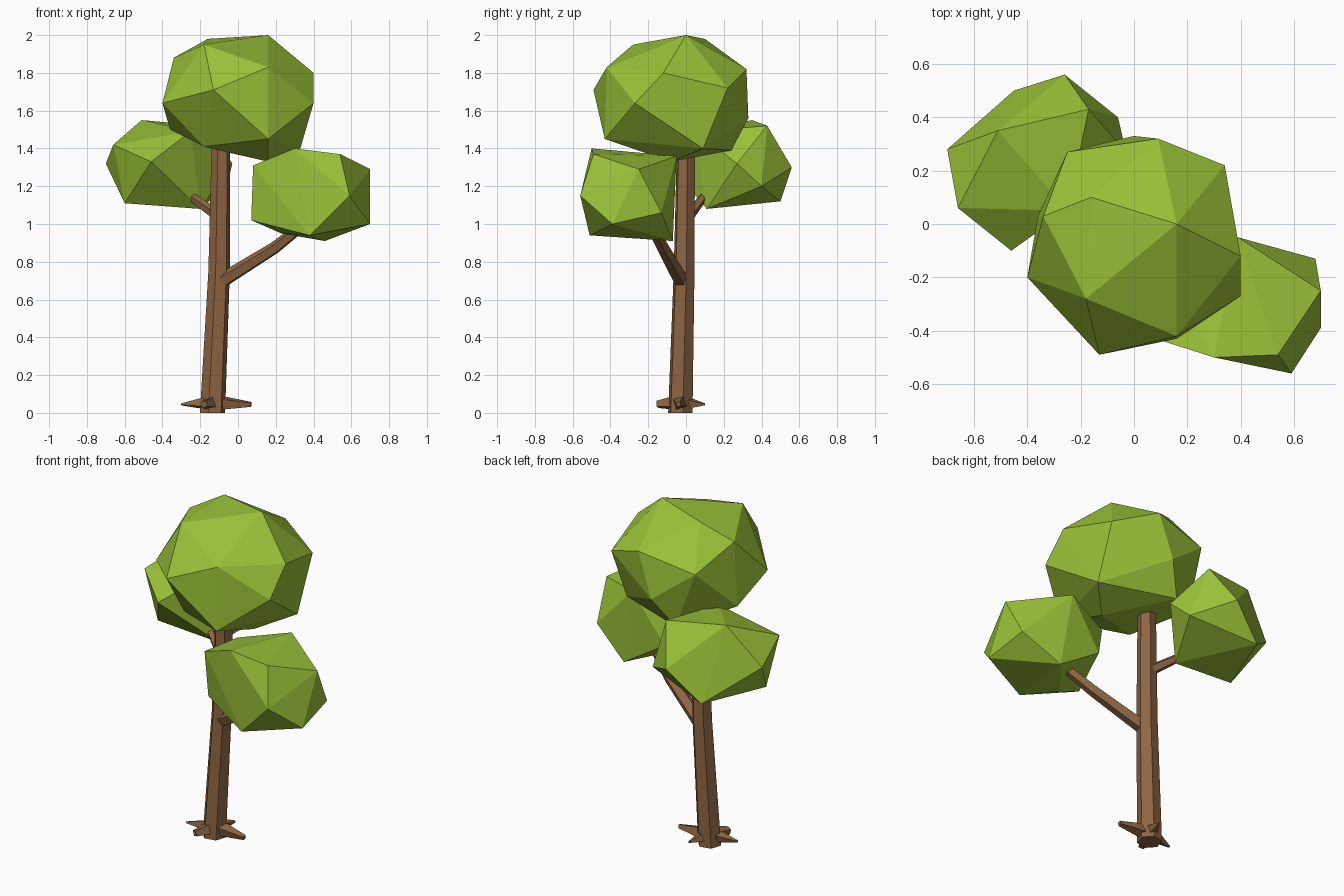
import bpy, bmesh, math
from mathutils import Vector

if "Cube" in bpy.data.objects:
    bpy.data.objects.remove(bpy.data.objects["Cube"])


def material(name, rgb):
    m = bpy.data.materials.new(name)
    m.diffuse_color = (*rgb, 1)
    m.use_nodes = True
    m.node_tree.nodes["Principled BSDF"].inputs["Base Color"].default_value = m.diffuse_color
    return m


BARK = material("bark", (0.27, 0.13, 0.055))
LEAF = material("leaves", (0.33, 0.54, 0.04))


def finish(name, bm, mat):
    bmesh.ops.recalc_face_normals(bm, faces=bm.faces)
    me = bpy.data.meshes.new(name)
    bm.to_mesh(me)
    bm.free()
    me.materials.append(mat)
    ob = bpy.data.objects.new(name, me)
    bpy.context.collection.objects.link(ob)


def limb(name, path, sides, phase=0.0, level=False):
    """Tapered faceted tube through (x, y, z, radius) stations."""
    bm = bmesh.new()
    pts = [Vector(p[:3]) for p in path]
    rings = []
    for i, p in enumerate(pts):
        d = (pts[min(i + 1, len(pts) - 1)] - pts[max(i - 1, 0)]).normalized()
        if level:
            u, v = Vector((1, 0, 0)), Vector((0, 1, 0))
        else:
            u = d.cross(Vector((0, 0, 1))).normalized()
            v = u.cross(d)
        ring = []
        for k in range(sides):
            a = phase + math.tau * k / sides
            ring.append(bm.verts.new(p + path[i][3] * (math.cos(a) * u + math.sin(a) * v)))
        rings.append(ring)
    for a, b in zip(rings, rings[1:]):
        for k in range(sides):
            n = (k + 1) % sides
            bm.faces.new((a[k], a[n], b[n], b[k]))
    bm.faces.new(rings[0])
    bm.faces.new(rings[-1])
    finish(name, bm, BARK)


def foliage(name, corners):
    """Irregular faceted clump: the convex hull of a few corners."""
    bm = bmesh.new()
    for c in corners:
        bm.verts.new(c)
    res = bmesh.ops.convex_hull(bm, input=bm.verts)
    junk = {g for g in res["geom_interior"] + res["geom_unused"]
            if isinstance(g, bmesh.types.BMVert)}
    bmesh.ops.delete(bm, geom=list(junk), context='VERTS')
    finish(name, bm, LEAF)


# Trunk and branches
limb("trunk", [(-0.135, -0.03, 0, 0.068), (-0.10, -0.01, 0.75, 0.058),
               (-0.09, 0.0, 1.45, 0.05)], 6, 0.2, level=True)
limb("right_branch", [(-0.10, -0.02, 0.69, 0.042), (0.19, -0.12, 0.87, 0.034),
                      (0.33, -0.18, 0.98, 0.028)], 5, 0.3)
limb("left_branch", [(-0.10, 0.01, 1.04, 0.032), (-0.24, 0.09, 1.14, 0.024)], 5, 0.3)

# Roots spreading from the trunk foot
for i, (x, y, r) in enumerate([(-0.30, -0.06, 0.006), (0.07, -0.04, 0.015),
                               (-0.18, -0.15, 0.022), (-0.09, 0.10, 0.006)]):
    limb(f"root_{i + 1}", [(-0.13, -0.03, 0.055, 0.048), (x, y, 0.045, r)], 4, 0.5)

# Foliage clumps
foliage("top_foliage", [
    (0.16, 0, 2.0), (-0.16, 0.10, 1.98), (-0.18, -0.28, 1.95), (0.16, -0.42, 1.83),
    (-0.13, -0.49, 1.71), (0.40, -0.12, 1.80), (0.40, -0.27, 1.64), (-0.40, -0.20, 1.64),
    (-0.34, 0.03, 1.88), (0.16, -0.43, 1.45), (0.34, 0.22, 1.72), (0.09, 0.32, 1.82),
    (-0.25, 0.27, 1.75), (0.0, 0.33, 1.56), (0.33, 0.09, 1.40), (0.16, -0.08, 1.33),
    (-0.18, -0.25, 1.41), (-0.36, 0.03, 1.50), (-0.10, 0.24, 1.39)])
foliage("right_foliage", [
    (0.30, -0.50, 1.40), (0.59, -0.56, 1.15), (0.70, -0.25, 1.29), (0.70, -0.39, 1.00),
    (0.54, -0.49, 1.37), (0.39, -0.05, 1.36), (0.68, -0.13, 1.06), (0.08, -0.43, 1.31),
    (0.07, -0.38, 1.02), (0.46, -0.07, 0.91), (0.38, -0.51, 0.94), (0.23, -0.35, 0.95),
    (0.10, -0.15, 1.29), (0.19, -0.07, 1.08)])
foliage("left_foliage", [
    (-0.51, 0.35, 1.55), (-0.17, 0.43, 1.52), (-0.26, 0.56, 1.30), (-0.45, 0.50, 1.12),
    (-0.06, 0.40, 1.20), (-0.70, 0.28, 1.32), (-0.66, 0.06, 1.42), (-0.46, -0.10, 1.33),
    (-0.60, 0.10, 1.11), (-0.20, 0.11, 1.08), (-0.03, 0.27, 1.32), (-0.25, 0.05, 1.49)])
